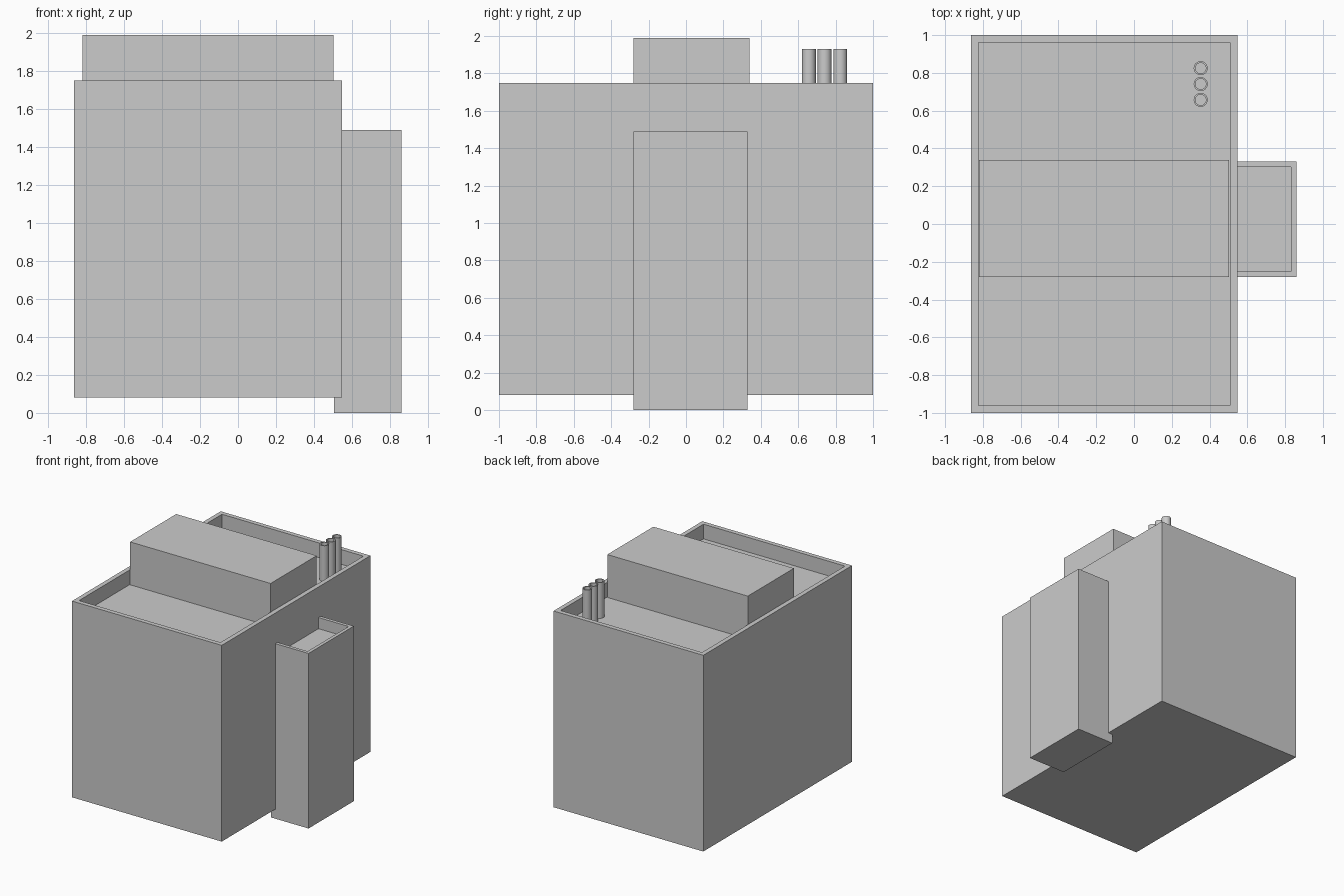
import bpy, bmesh, math

if "Cube" in bpy.data.objects:
    bpy.data.objects.remove(bpy.data.objects["Cube"])


def finish(name, bm):
    bmesh.ops.recalc_face_normals(bm, faces=bm.faces)
    mesh = bpy.data.meshes.new(name)
    bm.to_mesh(mesh)
    bm.free()
    obj = bpy.data.objects.new(name, mesh)
    bpy.context.collection.objects.link(obj)
    return obj


def box(name, lo, hi, rim=0.0, depth=0.0):
    """Box from corner to corner; an optional rim leaves a sunken top."""
    bm = bmesh.new()
    bmesh.ops.create_cube(bm, size=1)
    for v in bm.verts:
        v.co = [(a + b) / 2 + c * (b - a) for a, b, c in zip(lo, hi, v.co)]
    if rim:
        bm.normal_update()
        top = max(bm.faces, key=lambda f: f.calc_center_median().z)
        bmesh.ops.inset_region(bm, faces=[top], thickness=rim)
        floor = bmesh.ops.extrude_face_region(bm, geom=[top])["geom"]
        verts = [g for g in floor if isinstance(g, bmesh.types.BMVert)]
        bmesh.ops.translate(bm, verts=verts, vec=(0, 0, -depth))
        if top.is_valid:
            bmesh.ops.delete(bm, geom=[top], context="FACES")
    return finish(name, bm)


def pipe(name, x, y, z0, z1, r_out, r_in, sides=32):
    """Open pipe: a rectangular wall section swept around its axis."""
    bm = bmesh.new()
    section = [(r_out, z0), (r_out, z1), (r_in, z1), (r_in, z0)]
    rings = []
    for i in range(sides):
        a = 2 * math.pi * i / sides
        rings.append([bm.verts.new((r * math.cos(a), r * math.sin(a), z))
                      for r, z in section])
    for i in range(sides):
        p, q = rings[i], rings[(i + 1) % sides]
        for j in range(4):
            k = (j + 1) % 4
            bm.faces.new((p[j], q[j], q[k], p[k]))
    obj = finish(name, bm)
    obj.location = (x, y, 0)
    bpy.ops.object.select_all(action="DESELECT")
    obj.select_set(True)
    bpy.context.view_layer.objects.active = obj
    bpy.ops.object.shade_smooth_by_angle(angle=math.radians(30))


# Main block with parapet roof
box("main_building", (-0.863, -1, 0.08), (0.547, 1, 1.75), 0.055, 0.125)
# Raised block across the roof
box("roof_block", (-0.82, -0.28, 1.60), (0.503, 0.34, 1.99))
# Side tower with its own parapet
box("side_tower", (0.505, -0.28, 0), (0.86, 0.33, 1.49), 0.041, 0.095)
# Row of three roof pipes
for i in range(3):
    pipe(f"roof_pipe_{i + 1}", 0.353, 0.657 + 0.084 * i, 1.61, 1.93, 0.037, 0.028)
